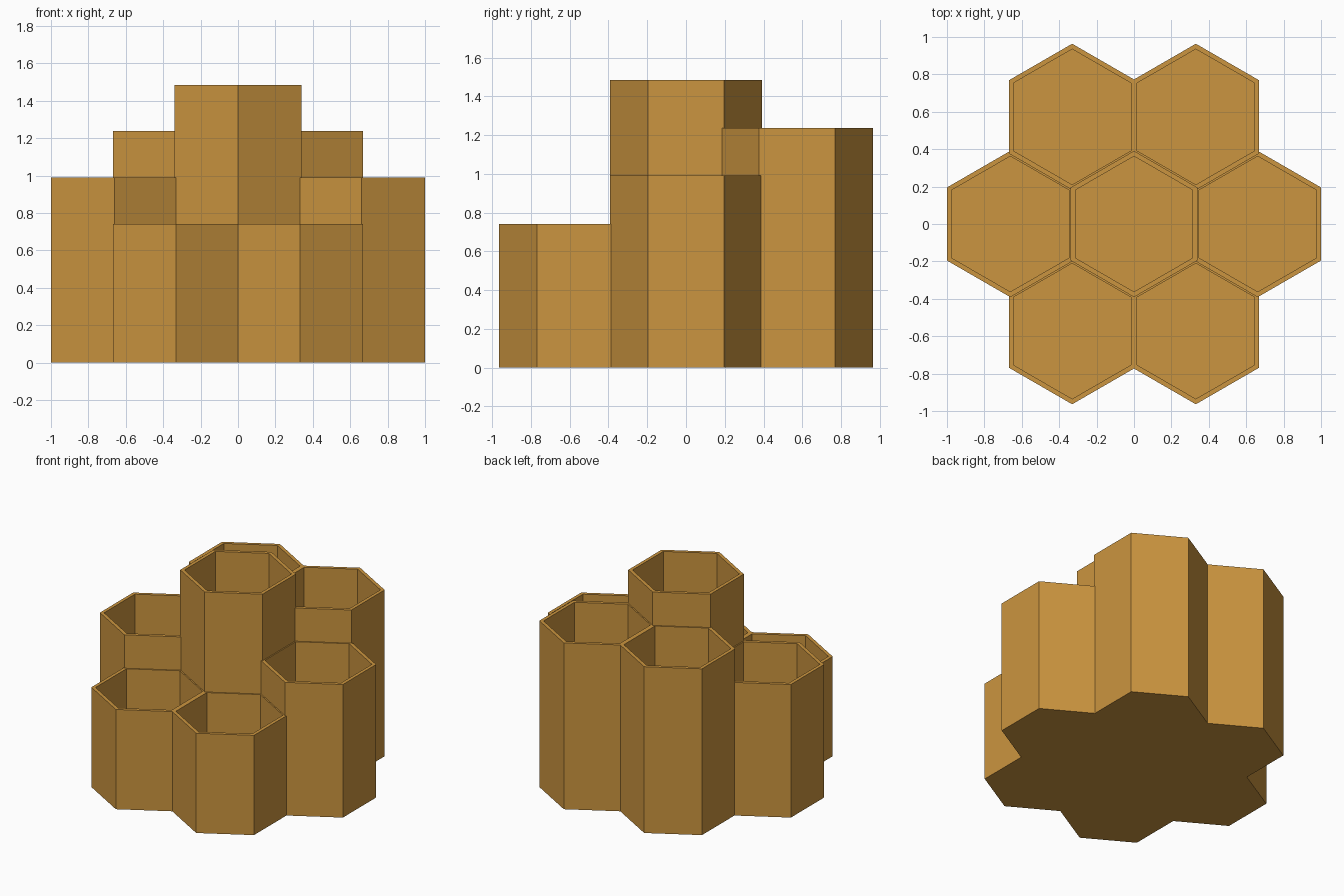
import bpy, bmesh, math

if "Cube" in bpy.data.objects:
    bpy.data.objects.remove(bpy.data.objects["Cube"])

R = 0.391              # outer corner radius of a cell
WALL = 0.025           # wall thickness
FLOOR = 0.025          # floor thickness
PITCH = 0.6613         # distance between neighbouring cell centres
R_IN = R - WALL / math.cos(math.pi / 6)

wood = bpy.data.materials.new("honey_wood")
wood.diffuse_color = (0.6, 0.3, 0.05, 1)
wood.use_nodes = True
wood.node_tree.nodes["Principled BSDF"].inputs["Base Color"].default_value = wood.diffuse_color


def hex_ring(bm, radius, z):
    """Pointed-up hexagon of vertices at height z."""
    return [bm.verts.new((radius * math.sin(i * math.pi / 3),
                          radius * math.cos(i * math.pi / 3), z)) for i in range(6)]


def hex_cup(name, x, y, height):
    """Open hexagonal tube with a floor."""
    bm = bmesh.new()
    rings = [hex_ring(bm, R, 0), hex_ring(bm, R, height),
             hex_ring(bm, R_IN, height), hex_ring(bm, R_IN, FLOOR)]
    for a, b in zip(rings, rings[1:]):
        for i in range(6):
            j = (i + 1) % 6
            bm.faces.new((a[i], a[j], b[j], b[i]))
    bm.faces.new(rings[0])
    bm.faces.new(rings[-1])
    bmesh.ops.recalc_face_normals(bm, faces=bm.faces)
    mesh = bpy.data.meshes.new(name)
    bm.to_mesh(mesh)
    bm.free()
    mesh.materials.append(wood)
    obj = bpy.data.objects.new(name, mesh)
    obj.location = (x, y, 0)
    bpy.context.collection.objects.link(obj)


# Tall centre cup, then mirrored pairs stepping down towards the front
hex_cup("centre_cup", 0, 0, 1.485)
row = PITCH * math.sin(math.pi / 3)
for side, s in (("left", -1), ("right", 1)):
    hex_cup(f"back_{side}_cup", s * PITCH / 2, row, 1.237)
    hex_cup(f"middle_{side}_cup", s * PITCH, 0, 0.99)
    hex_cup(f"front_{side}_cup", s * PITCH / 2, -row, 0.742)
